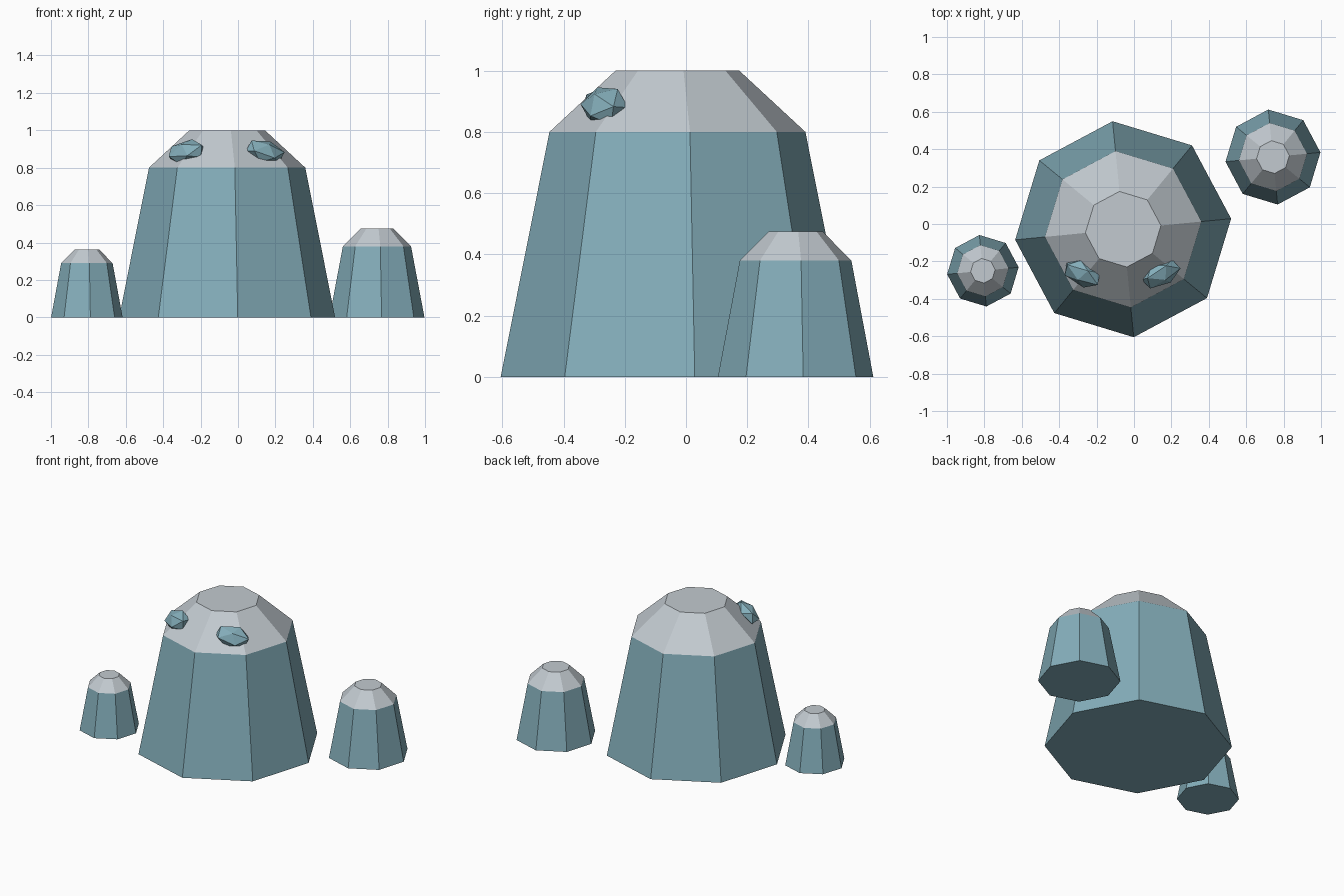
import bpy, bmesh
from math import radians, cos, sin, tau
from mathutils import Vector, Matrix

cube = bpy.data.objects.get("Cube")
if cube:
    bpy.data.objects.remove(cube)


def material(name, rgb):
    m = bpy.data.materials.new(name)
    m.use_nodes = True
    m.diffuse_color = (*rgb, 1)
    m.node_tree.nodes["Principled BSDF"].inputs["Base Color"].default_value = (*rgb, 1)
    return m


teal = material("teal stone", (0.23, 0.42, 0.49))
grey = material("pale grey cap", (0.54, 0.59, 0.63))


def finish(bm, name, mats):
    bmesh.ops.recalc_face_normals(bm, faces=bm.faces)
    mesh = bpy.data.meshes.new(name)
    bm.to_mesh(mesh)
    bm.free()
    for m in mats:
        mesh.materials.append(m)
    obj = bpy.data.objects.new(name, mesh)
    bpy.context.collection.objects.link(obj)
    return obj


def rock(name, x, y, profile, sides=8, turn=radians(5.6)):
    """Tapered octagonal rock; faces above the shoulder are the cap."""
    bm = bmesh.new()
    rings = [[bm.verts.new((x + r * cos(turn + tau * i / sides),
                            y + r * sin(turn + tau * i / sides), z))
              for i in range(sides)] for r, z in profile]
    bm.faces.new(rings[0])
    bm.faces.new(rings[-1])
    for low, high in zip(rings, rings[1:]):
        for i in range(sides):
            j = (i + 1) % sides
            bm.faces.new((low[i], low[j], high[j], high[i]))
    shoulder = profile[1][1]
    for f in bm.faces:
        f.material_index = int(f.calc_center_median().z > shoulder)
    return finish(bm, name, (teal, grey))


# Rocks: base, shoulder and top as (radius, height)
rock("main_rock", -0.058, -0.028, [(0.58, 0), (0.42, 0.8), (0.203, 1)])
rock("small_rock_left", 0.743, 0.358, [(0.255, 0), (0.183, 0.38), (0.088, 0.475)])
rock("small_rock_right", -0.808, -0.25, [(0.192, 0), (0.138, 0.29), (0.066, 0.362)])


# Eyes: flattened low-poly pebbles lying on the sloping cap
def eye(name, side, x):
    bm = bmesh.new()
    bmesh.ops.create_icosphere(bm, subdivisions=1, radius=1)
    normal = Vector((side * 0.42, -0.58, 0.7)).normalized()
    along = Vector((0, 0, 1)).cross(normal).normalized()
    up = normal.cross(along)
    frame = Matrix((along, up, normal)).transposed().to_4x4()
    roll = Matrix.Rotation(radians(-15 * side), 4, 'Z')
    size = Matrix.Diagonal((0.118, 0.075, 0.055, 1))
    place = Matrix.Translation((x, -0.267, 0.885))
    bmesh.ops.transform(bm, matrix=place @ frame @ roll @ size, verts=bm.verts)
    return finish(bm, name, (teal,))


eye("eye_left", 1, 0.145)
eye("eye_right", -1, -0.277)
